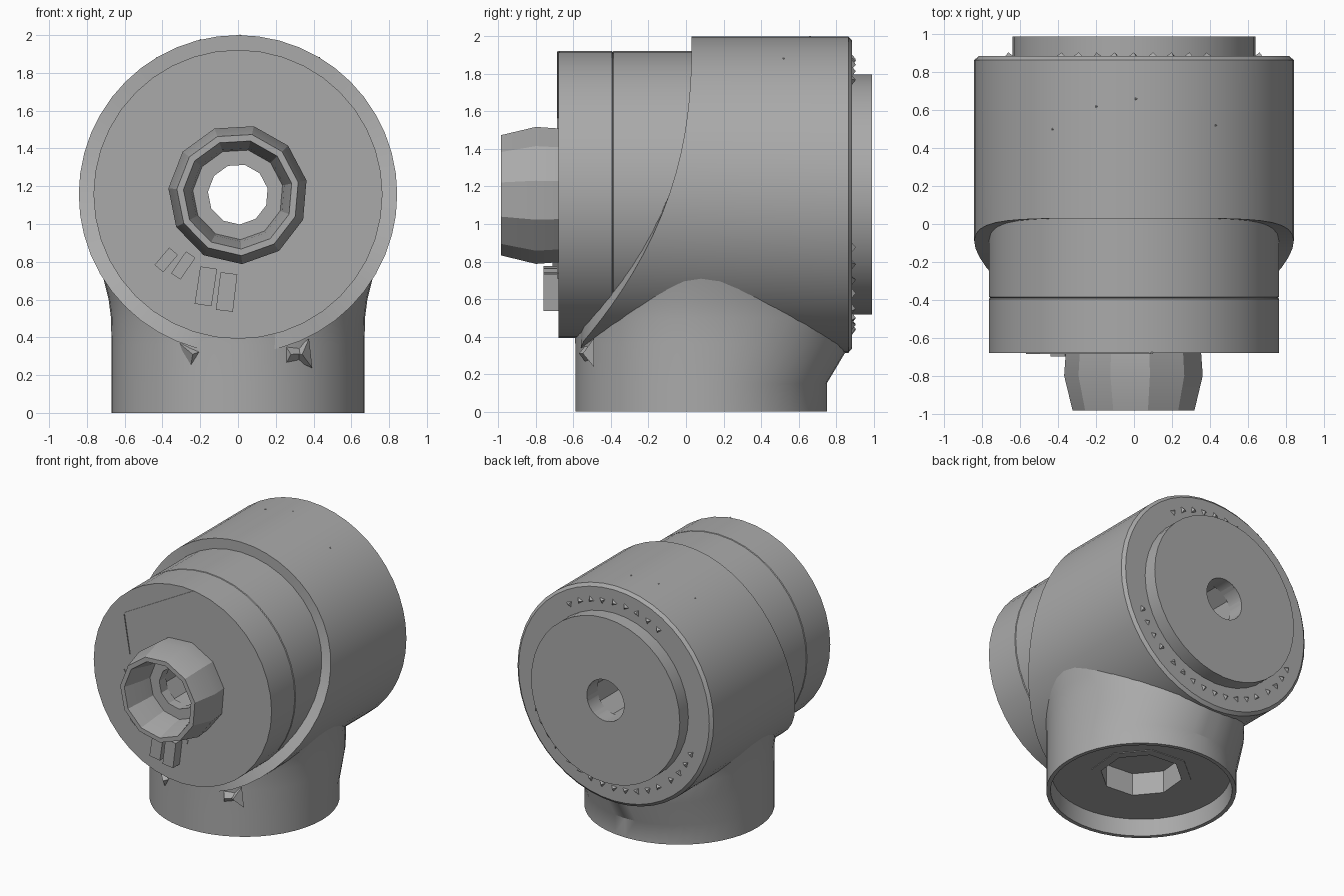
import bpy, bmesh, math, random
from mathutils import Vector, Matrix

random.seed(4)
old = bpy.data.objects.get("Cube")
if old:
    bpy.data.objects.remove(old, do_unlink=True)

AXIS_Z = 1.157

grey = bpy.data.materials.new("plain grey")
grey.use_nodes = True
GREY = (0.4, 0.4, 0.4, 1)
grey.diffuse_color = GREY
grey.node_tree.nodes["Principled BSDF"].inputs["Base Color"].default_value = GREY


def finish(name, bm, smooth=True):
    """Turn a bmesh into a named, coloured object."""
    bmesh.ops.recalc_face_normals(bm, faces=bm.faces[:])
    mesh = bpy.data.meshes.new(name)
    bm.to_mesh(mesh)
    bm.free()
    mesh.materials.append(grey)
    obj = bpy.data.objects.new(name, mesh)
    bpy.context.collection.objects.link(obj)
    if smooth:
        bpy.ops.object.select_all(action='DESELECT')
        obj.select_set(True)
        bpy.context.view_layer.objects.active = obj
        bpy.ops.object.shade_smooth_by_angle(angle=math.radians(30))
    return obj


def loft(name, rings, loop=False):
    """Skin rings of points; loop joins the last ring to the first, otherwise cap."""
    bm = bmesh.new()
    rows = [[bm.verts.new(p) for p in ring] for ring in rings]
    n = len(rows[0])
    pairs = list(zip(rows, rows[1:]))
    if loop:
        pairs.append((rows[-1], rows[0]))
    else:
        bm.faces.new(rows[0])
        bm.faces.new(rows[-1])
    for a, b in pairs:
        for i in range(n):
            j = (i + 1) % n
            bm.faces.new((a[i], a[j], b[j], b[i]))
    return finish(name, bm)


def angles(n, start=0.0):
    return [start + math.tau * i / n for i in range(n)]


def drum_point(r, a, y):
    return Vector((r * math.cos(a), y, AXIS_Z + r * math.sin(a)))


def lathe(name, profile, n=40, start=0.0):
    """Hollow part turned around the horizontal axis; profile is (y, radius)."""
    return loft(name, [[drum_point(r, a, y) for a in angles(n, start)]
                       for y, r in profile], loop=True)


# Main housing: its front edge sweeps forward toward the bottom
def sweep(a):
    drop = (1 - math.sin(a)) * 0.525
    return max(-0.56, 0.03 - 0.56 * drop ** 2.4)


turn = angles(48)
R = 0.843
loft("main_housing", [
    [drum_point(0.72, a, sweep(a)) for a in turn],
    [drum_point(R, a, sweep(a)) for a in turn],
    [drum_point(R, a, 0.865) for a in turn],
    [drum_point(0.82, a, 0.885) for a in turn],
    [drum_point(0.19, a, 0.885) for a in turn]], loop=True)

# Front drum, back plate, nozzle and through bore
lathe("front_drum", [(0.06, 0.765), (-0.385, 0.765), (-0.39, 0.76),
                     (-0.395, 0.765), (-0.68, 0.765), (-0.68, 0.19), (0.06, 0.19)])
lathe("back_plate", [(0.86, 0.64), (0.99, 0.64), (0.99, 0.16), (0.86, 0.16)])
lathe("nozzle", [(-0.66, 0.36), (-0.8, 0.37), (-0.985, 0.325), (-0.985, 0.29),
                 (-0.82, 0.25), (-0.74, 0.24), (-0.74, 0.16), (-0.66, 0.16)], 11, 0.2)
lathe("through_bore", [(-0.735, 0.172), (0.985, 0.172), (0.985, 0.2), (-0.735, 0.2)], 8, 0.2)


# Base pipe: flares backward into the housing, hollow underneath
def base_ring(z, r, back=None, n=48):
    ring = []
    for a in angles(n):
        s = math.sin(a)
        ring.append((r * math.cos(a), 0.08 + s * (back if back and s > 0 else r), z))
    return ring


loft("base_pipe", [
    base_ring(0.3, 0.33), base_ring(0.13, 0.33), base_ring(0.13, 0.63),
    base_ring(0, 0.64), base_ring(0, 0.67), base_ring(0.15, 0.67),
    base_ring(0.36, 0.67, 0.795), base_ring(0.5, 0.672, 0.795),
    base_ring(0.6, 0.685, 0.79), base_ring(0.72, 0.715, 0.79)])

# Eight-sided socket walls under the base
loft("base_socket", [
    [(r * math.cos(a), 0.08 + r * math.sin(a), z) for a in angles(8, 0.3)]
    for r, z in ((0.29, 0.3), (0.29, 0.125), (0.36, 0.125), (0.36, 0.3))], loop=True)


# Raised blocks on the front face, fanned along an arc
def block(name, x, z, w, h, depth, tilt):
    bm = bmesh.new()
    m = (Matrix.Translation((x, -0.68 - depth / 2 + 0.005, z)) @ Matrix.Rotation(tilt, 4, 'Y')
         @ Matrix.Diagonal((w, depth + 0.01, h, 1)))
    bmesh.ops.create_cube(bm, size=1, matrix=m)
    finish(name, bm, False)


for i, (x, z, w, h, d, t) in enumerate([
        (-0.38, 0.81, 0.06, 0.12, 0.02, 0.7), (-0.29, 0.78, 0.06, 0.14, 0.03, 0.6),
        (-0.17, 0.67, 0.09, 0.2, 0.08, 0.15), (-0.06, 0.64, 0.09, 0.2, 0.08, 0.12)]):
    block(f"face_block_{i + 1}", x, z, w, h, d, t)


# Thin slivers on the front face
def sliver(name, corners):
    loft(name, [[(x, y, z) for x, z in corners] for y in (-0.687, -0.675)])


sliver("upper_sliver", [(0.1, 1.92), (-0.5, 1.59), (-0.49, 1.565)])
sliver("side_sliver", [(-0.5, 1.58), (-0.45, 1.28), (-0.455, 1.28)])
sliver("lower_sliver", [(-0.27, 0.87), (0.05, 0.74), (0.04, 0.71)])
sliver("left_sliver", [(-0.57, 0.95), (-0.5, 1.15), (-0.43, 1.03)])


# Small three-sided chips
def chips(name, spots, size, height):
    """spots are (point, outward direction)."""
    bm = bmesh.new()
    for p, d in spots:
        m = (Matrix.Translation(p) @ d.to_track_quat('Z', 'Y').to_matrix().to_4x4()
             @ Matrix.Rotation(random.uniform(0, math.tau), 4, 'Z'))
        bmesh.ops.create_cone(bm, cap_ends=True, segments=3, radius1=size,
                              radius2=0, depth=height, matrix=m)
    finish(name, bm, False)


rim = []
for middle, count in ((90, 9), (215, 4), (270, 9), (325, 4)):
    for k in range(count):
        a = math.radians(middle + (k - (count - 1) / 2) * 8)
        rim.append((drum_point(0.72, a, 0.885), Vector((0, 1, 0))))
chips("rim_chips", rim, 0.055, 0.04)

top = []
for x, y in ((-0.43, 0.5), (-0.2, 0.62), (0.01, 0.66), (0.43, 0.52)):
    a = math.acos(x / R)
    top.append((drum_point(R - 0.012, a, y), drum_point(1, a, 0) - drum_point(0, a, 0)))
chips("top_chips", top, 0.07, 0.03)

front = Vector((0, -1, 0))
chips("lower_lip_chips", [(Vector((x, y, 0.31)), front)
                          for x, y in ((-0.24, -0.55), (0.28, -0.54), (0.34, -0.52))], 0.09, 0.06)
